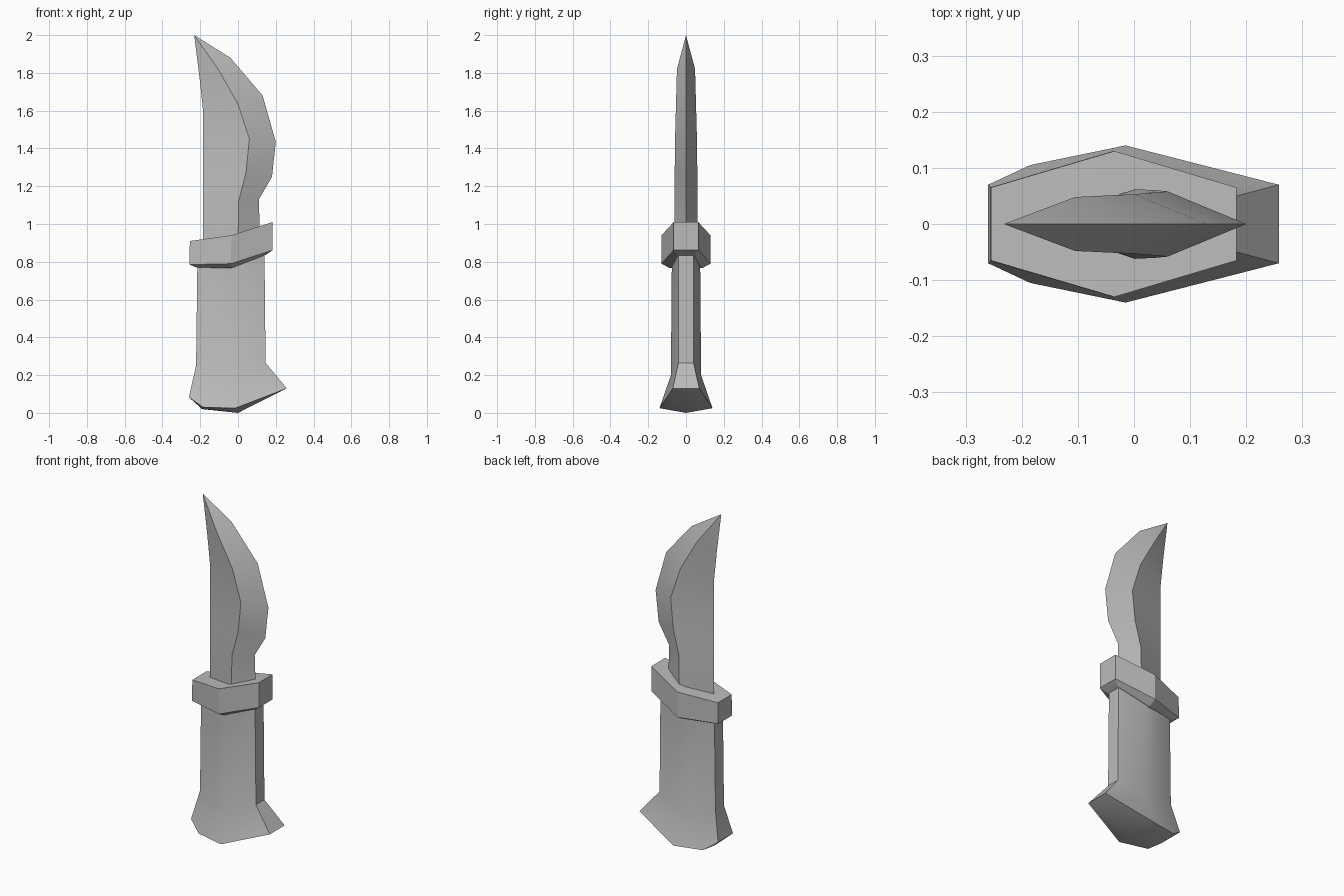
import bpy, bmesh, math

cube = bpy.data.objects.get("Cube")
if cube:
    bpy.data.objects.remove(cube)

grey = bpy.data.materials.new("plain_grey")
grey.use_nodes = True
COLOUR = (0.5, 0.5, 0.5, 1)
grey.diffuse_color = COLOUR
grey.node_tree.nodes["Principled BSDF"].inputs["Base Color"].default_value = COLOUR


def finish(name, bm, angle):
    bmesh.ops.recalc_face_normals(bm, faces=bm.faces)
    mesh = bpy.data.meshes.new(name)
    bm.to_mesh(mesh)
    bm.free()
    mesh.materials.append(grey)
    obj = bpy.data.objects.new(name, mesh)
    bpy.context.collection.objects.link(obj)
    bpy.ops.object.select_all(action="DESELECT")
    obj.select_set(True)
    bpy.context.view_layer.objects.active = obj
    bpy.ops.object.shade_smooth_by_angle(angle=math.radians(angle))


def loop(bm, half):
    """Closed ring from half an outline, mirrored across y = 0."""
    points = half + [(x, -y, z) for x, y, z in reversed(half)]
    return [bm.verts.new(p) for p in points]


def bridge(bm, a, b):
    for i in range(len(a)):
        j = (i + 1) % len(a)
        bm.faces.new((a[i], a[j], b[j], b[i]))


# Blade: rows of spine (x, z), ridge (x, y, z) and cutting edge (x, z)
rows = [
    ((-0.203, 1.77), (-0.105, 0.048, 1.82), (-0.04, 1.88)),
    ((-0.185, 1.6), (0.0, 0.053, 1.635), (0.13, 1.68)),
    ((-0.185, 1.44), (0.06, 0.058, 1.45), (0.2, 1.435)),
    ((-0.185, 1.25), (0.042, 0.06, 1.27), (0.18, 1.25)),
    ((-0.185, 1.12), (0.003, 0.062, 1.12), (0.11, 1.13)),
    ((-0.185, 0.86), (0.0, 0.062, 0.88), (0.118, 0.9)),
]
bm = bmesh.new()
tip = bm.verts.new((-0.232, 0, 2))
rings = []
for (sx, sz), (rx, ry, rz), (ex, ez) in rows:
    rings.append([bm.verts.new(p) for p in
                  ((sx, 0, sz), (rx, ry, rz), (ex, 0, ez), (rx, -ry, rz))])
for i in range(4):
    bm.faces.new((tip, rings[0][i], rings[0][(i + 1) % 4]))
for a, b in zip(rings, rings[1:]):
    bridge(bm, a, b)
bm.faces.new(rings[-1])
finish("blade", bm, 20)

# Guard: slanted six-sided collar with a bevelled underside
bm = bmesh.new()
top = loop(bm, [(-0.255, 0.065, 0.91), (-0.035, 0.13, 0.94), (0.183, 0.065, 1.01)])
low = loop(bm, [(-0.257, 0.065, 0.785), (-0.037, 0.13, 0.79), (0.183, 0.065, 0.862)])
under = loop(bm, [(-0.22, 0.045, 0.77), (-0.037, 0.085, 0.766), (0.15, 0.045, 0.838)])
bridge(bm, top, low)
bridge(bm, low, under)
for ring in (top, under):
    bm.faces.new((ring[0], ring[1], ring[4], ring[5]))
    bm.faces.new((ring[1], ring[2], ring[3], ring[4]))
finish("guard", bm, 20)

# Handle: straight grip flaring into a pommel with a shallow pointed base
bm = bmesh.new()
top = loop(bm, [(-0.215, 0.04, 0.8), (-0.14, 0.06, 0.8),
                (-0.02, 0.075, 0.8), (0.14, 0.04, 0.87)])
waist = loop(bm, [(-0.222, 0.04, 0.25), (-0.15, 0.062, 0.22),
                  (-0.02, 0.08, 0.2), (0.146, 0.04, 0.265)])
flare = loop(bm, [(-0.26, 0.07, 0.083), (-0.185, 0.105, 0.03),
                  (-0.015, 0.14, 0.025), (0.258, 0.07, 0.13)])
bm.faces.new(top)
bridge(bm, top, waist)
bridge(bm, waist, flare)
heel = bm.verts.new((-0.19, 0, 0.02))
point = bm.verts.new((0, 0, 0))
for a, b, c, d in (flare[:4], flare[:3:-1]):
    bm.faces.new((a, b, heel))
    bm.faces.new((b, c, point))
    bm.faces.new((b, point, heel))
    bm.faces.new((c, d, point))
bm.faces.new((flare[0], heel, flare[7]))
bm.faces.new((flare[3], flare[4], point))
finish("handle", bm, 35)
